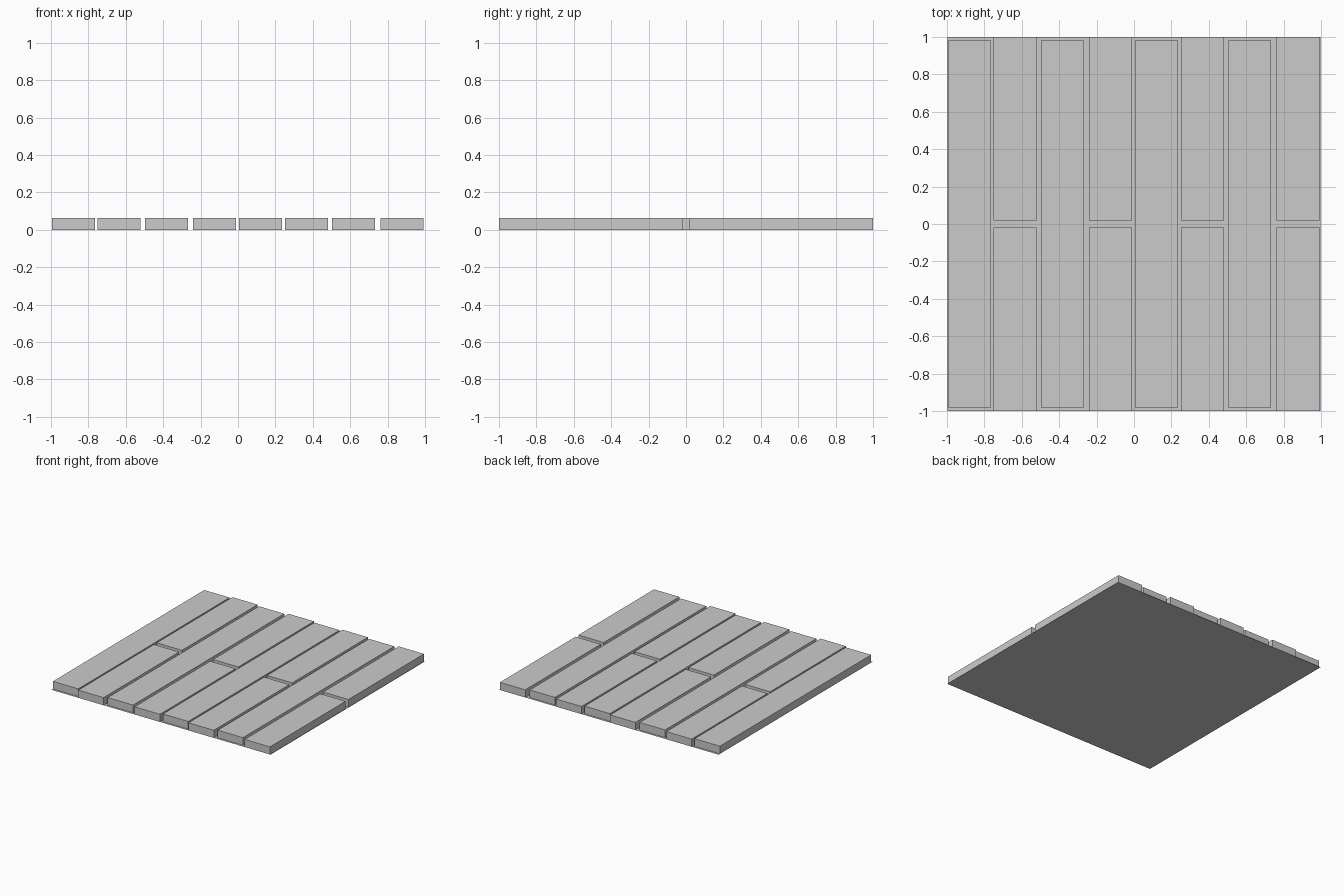
import bpy, bmesh

if "Cube" in bpy.data.objects:
    bpy.data.objects.remove(bpy.data.objects["Cube"])

HEIGHT = 0.063
WIDTH = 0.23
GAP = 0.018  # half of the gap between plank ends
# left edge of each plank row
LEFT_EDGES = [-0.995, -0.752, -0.497, -0.24, 0.005, 0.25, 0.503, 0.761]


def finish(name, bm):
    mesh = bpy.data.meshes.new(name)
    bm.to_mesh(mesh)
    bm.free()
    obj = bpy.data.objects.new(name, mesh)
    bpy.context.collection.objects.link(obj)
    return obj


def plank(name, x0, y0, y1):
    """Flat-sided board, open underneath where it sits on the backing."""
    bm = bmesh.new()
    bmesh.ops.create_cube(bm, size=1)
    bmesh.ops.scale(bm, vec=(WIDTH, y1 - y0, HEIGHT), verts=bm.verts)
    bmesh.ops.translate(bm, vec=(x0 + WIDTH / 2, (y0 + y1) / 2, HEIGHT / 2), verts=bm.verts)
    bm.normal_update()
    bottom = [f for f in bm.faces if f.normal.z < -0.5]
    bmesh.ops.delete(bm, geom=bottom, context='FACES_ONLY')
    return finish(name, bm)


# Backing sheet, facing down
bm = bmesh.new()
bmesh.ops.create_grid(bm, x_segments=1, y_segments=1, size=1)
bmesh.ops.scale(bm, vec=(0.996, 1, 1), verts=bm.verts)
bmesh.ops.reverse_faces(bm, faces=bm.faces)
finish("floor_backing", bm)

# Staggered planks: long boards alternate with pairs of half boards
for i, x in enumerate(LEFT_EDGES):
    if i % 2 == 0:
        plank(f"long_plank_{i}", x, -1 + GAP, 1 - GAP)
    else:
        plank(f"front_half_plank_{i}", x, -1, -GAP)
        plank(f"back_half_plank_{i}", x, GAP, 1)
